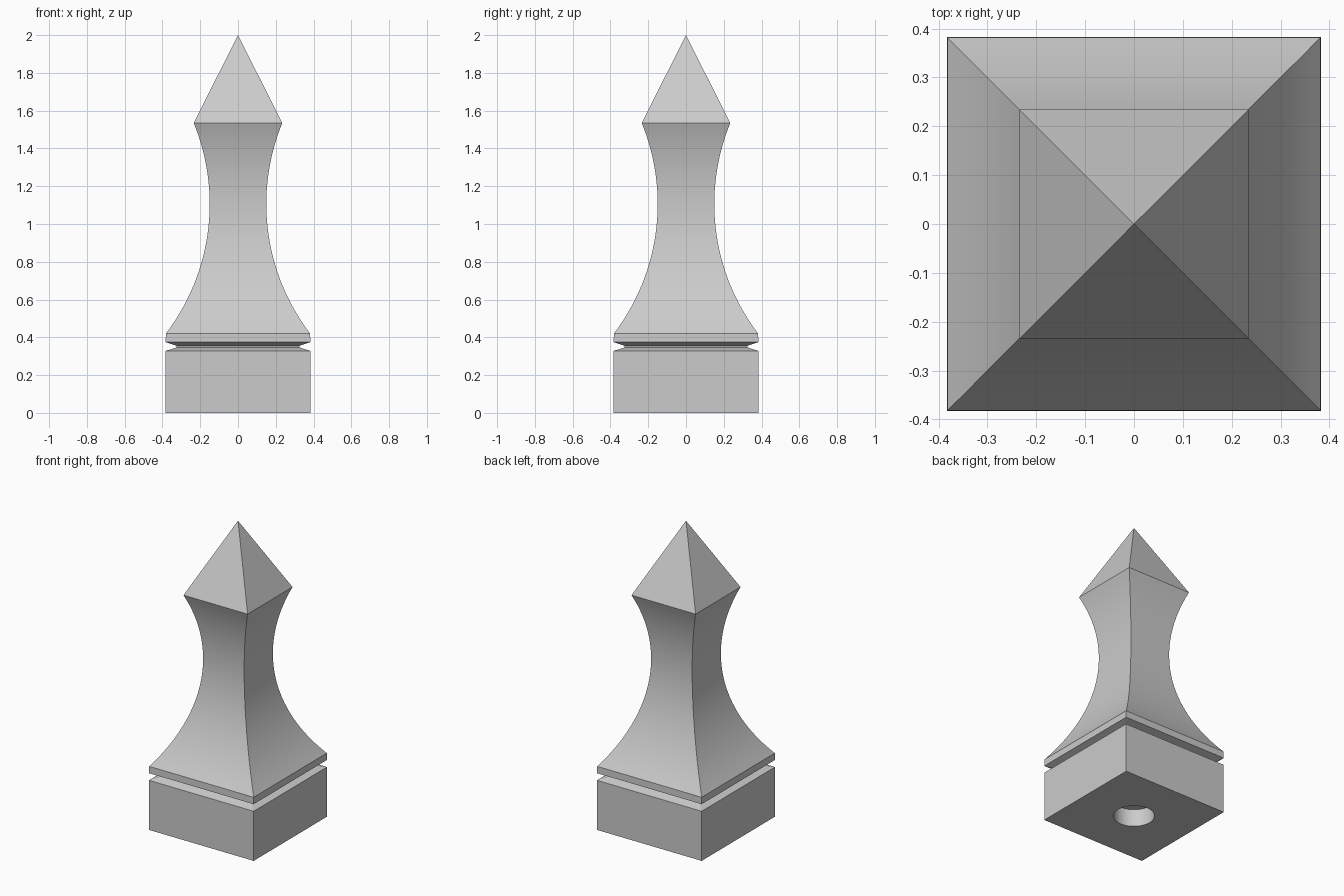
import bpy
import bmesh
import math

cube = bpy.data.objects.get("Cube")
if cube:
    bpy.data.objects.remove(cube, do_unlink=True)

# Single stone grey
grey = bpy.data.materials.new("stone_grey")
grey.use_nodes = True
colour = (0.6, 0.6, 0.6, 1)
grey.diffuse_color = colour
grey.node_tree.nodes["Principled BSDF"].inputs["Base Color"].default_value = colour


def add_object(name, bm):
    bmesh.ops.recalc_face_normals(bm, faces=bm.faces)
    mesh = bpy.data.meshes.new(name)
    bm.to_mesh(mesh)
    bm.free()
    mesh.materials.append(grey)
    obj = bpy.data.objects.new(name, mesh)
    bpy.context.collection.objects.link(obj)
    return obj


# Half profile (half width, height): plinth and V groove
HALF = 0.383
profile = [(HALF, 0), (HALF, 0.328), (0.325, 0.347), (0.325, 0.355), (HALF, 0.375)]

# Concave shaft: circular arc from the collar up to the tip
STEPS, RADIUS, WAIST, WAIST_Z = 32, 1.13, 0.15, 1.106
low = math.asin((0.42 - WAIST_Z) / RADIUS)
high = math.asin((1.535 - WAIST_Z) / RADIUS)
for i in range(STEPS + 1):
    a = low + (high - low) * i / STEPS
    profile.append((WAIST + RADIUS * (1 - math.cos(a)), WAIST_Z + RADIUS * math.sin(a)))

# Loft square sections and close with the pyramid tip
bm = bmesh.new()
rings = [[bm.verts.new((sx * h, sy * h, z))
          for sx, sy in ((-1, -1), (1, -1), (1, 1), (-1, 1))] for h, z in profile]
bm.faces.new(rings[0])
for lower, upper in zip(rings, rings[1:]):
    for k in range(4):
        n = (k + 1) % 4
        bm.faces.new((lower[k], lower[n], upper[n], upper[k]))
apex = bm.verts.new((0, 0, 2))
for k in range(4):
    bm.faces.new((rings[-1][k], rings[-1][(k + 1) % 4], apex))
finial = add_object("square_finial", bm)

# Blind round socket in the underside
HOLE_RADIUS, HOLE_DEPTH = 0.123, 0.115
bm = bmesh.new()
bmesh.ops.create_cone(bm, cap_ends=True, segments=48, radius1=HOLE_RADIUS,
                      radius2=HOLE_RADIUS, depth=HOLE_DEPTH * 2)
cutter = add_object("socket_cutter", bm)
cutter.hide_render = True

bpy.ops.object.select_all(action="DESELECT")
bpy.context.view_layer.objects.active = finial
finial.select_set(True)
cut = finial.modifiers.new("socket", "BOOLEAN")
cut.operation = "DIFFERENCE"
cut.solver = "EXACT"
cut.object = cutter
bpy.ops.object.modifier_apply(modifier=cut.name)
bpy.data.objects.remove(cutter, do_unlink=True)

# Smooth curved sides, crisp corners
bpy.ops.object.shade_smooth_by_angle(angle=math.radians(20))
